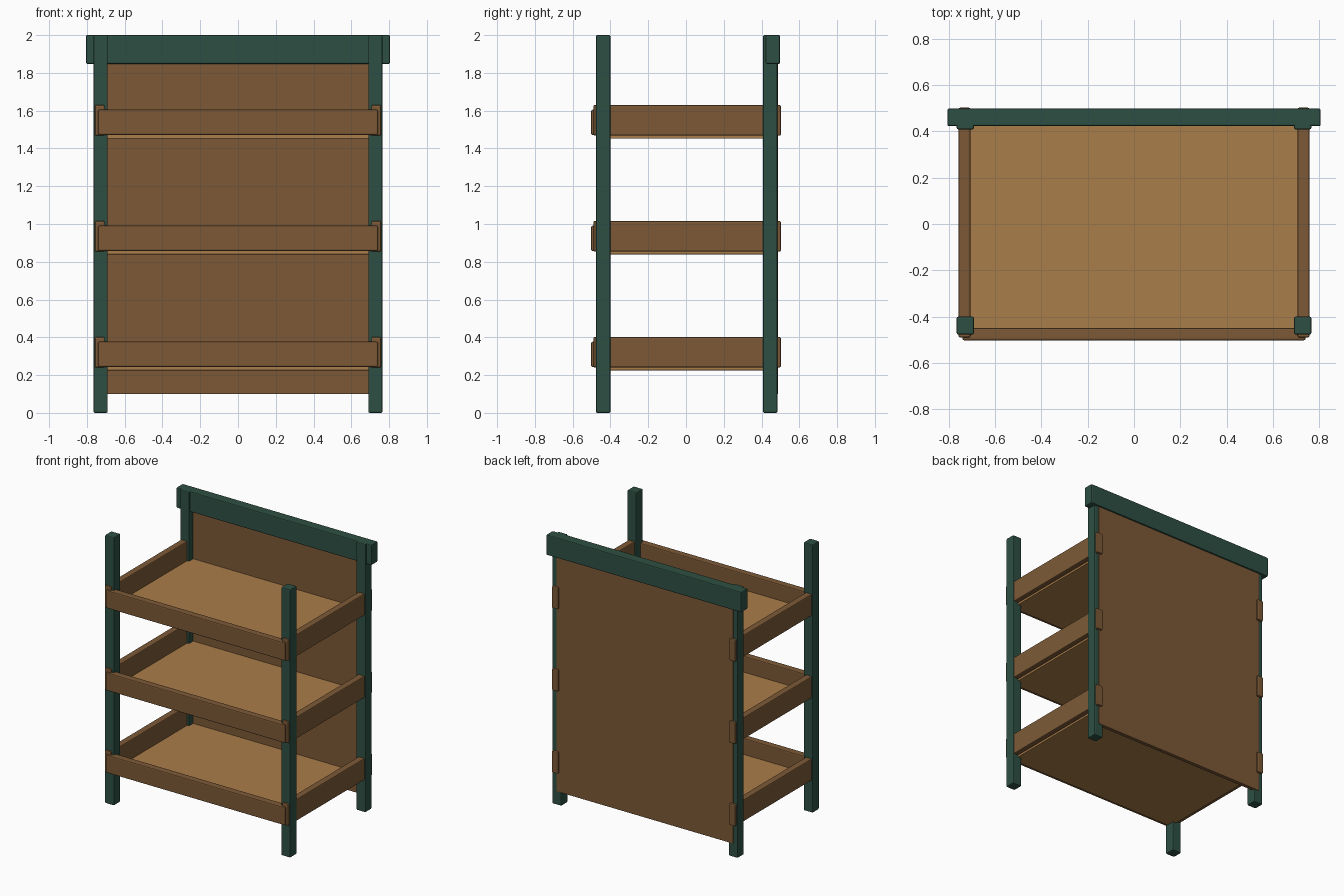
import bpy

if "Cube" in bpy.data.objects:
    bpy.data.objects.remove(bpy.data.objects["Cube"])


def material(name, rgb):
    m = bpy.data.materials.new(name)
    m.diffuse_color = (*rgb, 1)
    m.use_nodes = True
    m.node_tree.nodes["Principled BSDF"].inputs["Base Color"].default_value = m.diffuse_color
    return m


green = material("dark green paint", (0.027, 0.080, 0.056))
brown = material("brown wood", (0.205, 0.102, 0.038))
tan = material("tan wood", (0.400, 0.205, 0.067))


def board(name, x, y, z, mat, bevel=0.007):
    """Box given by (min, max) on each axis, with slightly eased edges."""
    center = [(a + b) / 2 for a, b in (x, y, z)]
    bpy.ops.mesh.primitive_cube_add(size=1, location=center)
    ob = bpy.context.object
    ob.name = name
    ob.scale = [b - a for a, b in (x, y, z)]
    bpy.ops.object.transform_apply(location=False, rotation=False, scale=True)
    ob.data.materials.append(mat)
    mod = ob.modifiers.new("eased edges", 'BEVEL')
    mod.width = bevel
    mod.segments = 2
    return ob


def mirrored_x(side, a, b):
    return tuple(sorted((side * a, side * b)))


sides = ((-1, "left"), (1, "right"))

# Corner posts
for s, label in sides:
    x = mirrored_x(s, 0.69, 0.765)
    board(f"front_post_{label}", x, (-0.477, -0.400), (0, 2), green)
    board(f"back_post_{label}", x, (0.408, 0.484), (0, 2), green)

# Header beam and back panel
board("header_beam", (-0.805, 0.805), (0.422, 0.498), (1.848, 2.0), green)
board("back_panel", (-0.73, 0.73), (0.458, 0.487), (0.10, 1.92), brown, 0.003)

# Three shelf trays: base board, front lip and side rails
for i in range(3):
    z = 0.225 + 0.614 * i
    board(f"shelf_base_{i + 1}", (-0.72, 0.72), (-0.462, 0.47), (z, z + 0.032), tan, 0.003)
    board(f"shelf_front_lip_{i + 1}", (-0.74, 0.74), (-0.502, -0.449), (z + 0.018, z + 0.152), brown)
    for s, label in sides:
        board(f"shelf_rail_{label}_{i + 1}", mirrored_x(s, 0.706, 0.757),
              (-0.490, 0.502), (z + 0.015, z + 0.177), brown)
